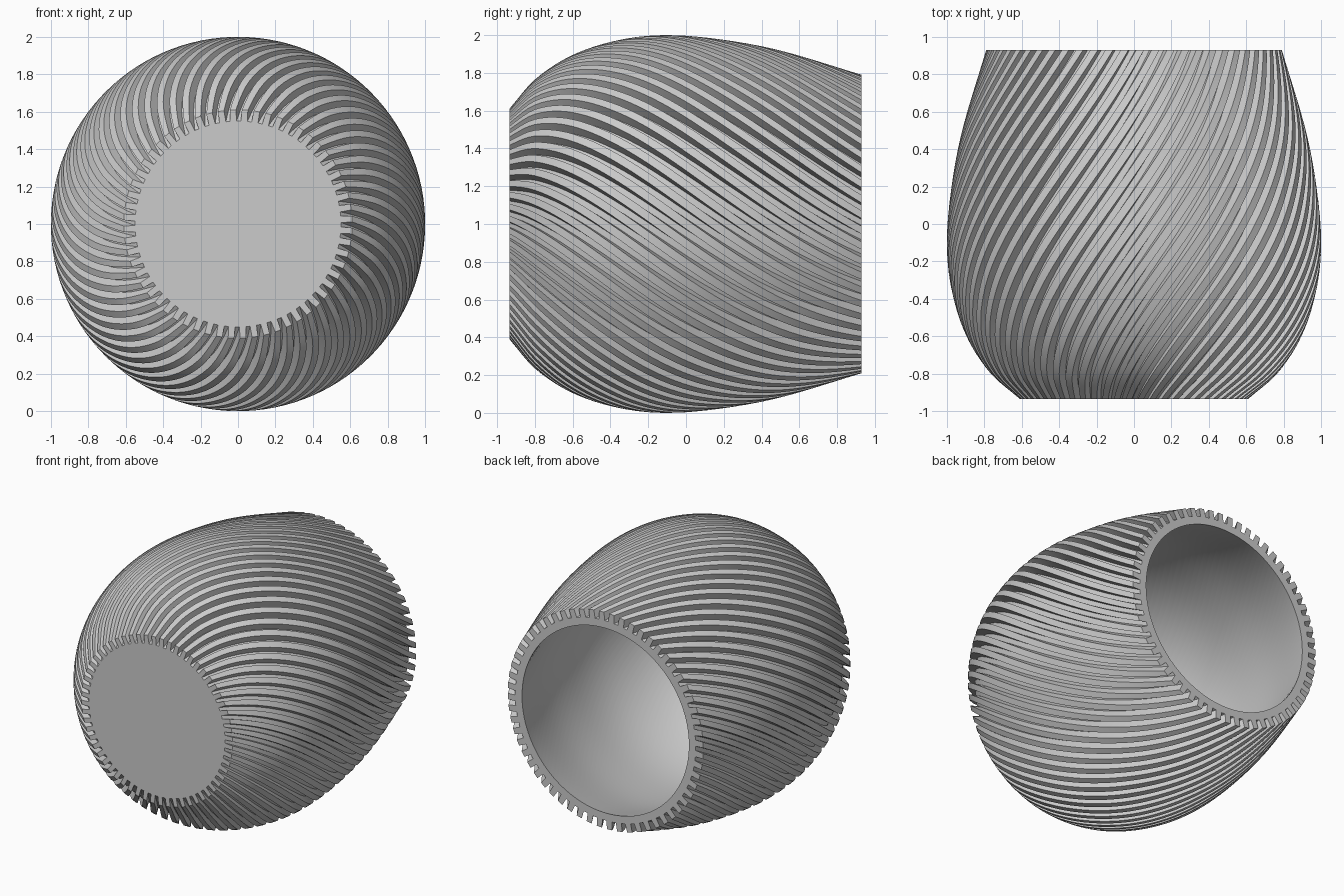
import bpy
import bmesh
import math

cube = bpy.data.objects.get("Cube")
if cube:
    bpy.data.objects.remove(cube, do_unlink=True)

RIBS = 60
RINGS = 56
FRONT, BACK = -0.935, 0.93
FLOOR = -0.87          # inside face of the closed end
TWIST = -0.72          # radians per unit of length
DEPTH = 0.06           # groove depth
WALL = 0.115           # rib tip to inner surface
PITCH = 2 * math.pi / RIBS

# Silhouette: position along the axis, radius at the rib tips
PROFILE = [(-0.935, 0.61), (-0.8, 0.765), (-0.6, 0.895), (-0.35, 0.975),
           (-0.1, 1.0), (0.2, 0.975), (0.5, 0.918), (0.93, 0.79)]


def tip_radius(y):
    """Smooth interpolation through the silhouette points."""
    i = 0
    while i < len(PROFILE) - 2 and y > PROFILE[i + 1][0]:
        i += 1

    def slope(k):
        a, b = PROFILE[max(k - 1, 0)], PROFILE[min(k + 1, len(PROFILE) - 1)]
        return (b[1] - a[1]) / (b[0] - a[0])

    (y0, r0), (y1, r1) = PROFILE[i], PROFILE[i + 1]
    h = y1 - y0
    t = (y - y0) / h
    return (r0 * (1 + 2 * t) * (1 - t) ** 2 + r1 * t * t * (3 - 2 * t)
            + h * (slope(i) * t * (1 - t) ** 2 + slope(i + 1) * t * t * (t - 1)))


# One rib: offset in pitches, and whether the point is on the tip
RIB = [(-0.30, False), (-0.25, True), (0.25, True), (0.30, False)]


def add_ring(bm, y, inner):
    ring = []
    tip = tip_radius(y)
    for n in range(RIBS):
        for offset, on_tip in RIB:
            angle = (n + offset) * PITCH + TWIST * y
            r = tip - WALL if inner else tip - (0 if on_tip else DEPTH)
            ring.append(bm.verts.new((r * math.cos(angle), y, 1 + r * math.sin(angle))))
    return ring


def steps(start, end, count):
    return [start + (end - start) * i / (count - 1) for i in range(count)]


bm = bmesh.new()

# Ribbed outside from closed end to rim, then smooth inside back to the floor
rings = [add_ring(bm, y, False) for y in steps(FRONT, BACK, RINGS)]
rings += [add_ring(bm, y, True) for y in steps(BACK, FLOOR, RINGS // 2)]
for a, b in zip(rings, rings[1:]):
    for i in range(len(a)):
        j = (i + 1) % len(a)
        bm.faces.new((a[i], a[j], b[j], b[i]))

# Closed end: a flat disc, with the rib ends standing out around it
first = rings[0]
roots = []
for n in range(RIBS):
    rib = first[n * 4:n * 4 + 4]
    bm.faces.new(rib)
    roots += [rib[0], rib[3]]
bm.faces.new(roots)
bm.faces.new(rings[-1])
bmesh.ops.recalc_face_normals(bm, faces=bm.faces)

mesh = bpy.data.meshes.new("twisted_vase")
bm.to_mesh(mesh)
bm.free()
vase = bpy.data.objects.new("twisted_vase", mesh)
bpy.context.collection.objects.link(vase)

# Plain grey material
grey = bpy.data.materials.new("light_grey")
grey.use_nodes = True
colour = (0.6, 0.6, 0.6, 1)
grey.diffuse_color = colour
for node in grey.node_tree.nodes:
    if node.type == 'BSDF_PRINCIPLED':
        node.inputs["Base Color"].default_value = colour
mesh.materials.append(grey)

# Smooth along the ribs, sharp at their edges
bpy.ops.object.select_all(action='DESELECT')
vase.select_set(True)
bpy.context.view_layer.objects.active = vase
bpy.ops.object.shade_smooth_by_angle(angle=math.radians(30))
